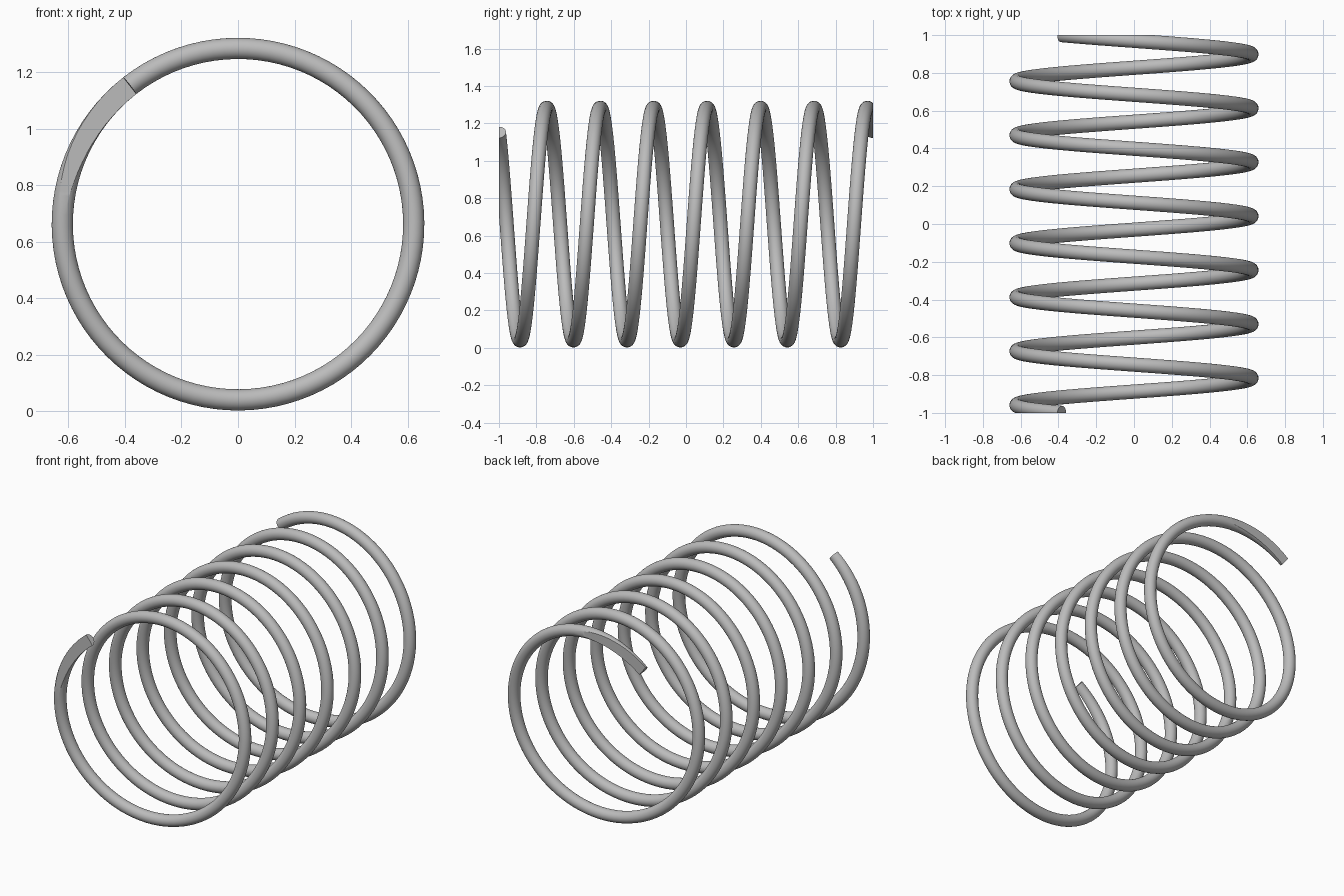
import bpy, bmesh
from math import cos, sin, pi, radians
from mathutils import Vector

cube = bpy.data.objects.get("Cube")
if cube:
    bpy.data.objects.remove(cube, do_unlink=True)

COIL_RADIUS, WIRE_RADIUS = 0.622, 0.0375
CENTRE_Z = COIL_RADIUS + WIRE_RADIUS + 0.002
TURNS, LENGTH = 7, 2.0
START = radians(128)
STEPS, SIDES = 96 * TURNS, 28

# Brushed steel colour
steel = bpy.data.materials.new("steel_grey")
steel.use_nodes = True
colour = (0.5, 0.5, 0.5, 1)
steel.diffuse_color = colour
steel.node_tree.nodes["Principled BSDF"].inputs["Base Color"].default_value = colour


def wire_ring(bm, t):
    """One circular wire section, square to the helix at fraction t."""
    a = START + 2 * pi * TURNS * t
    radial = Vector((cos(a), 0, sin(a)))
    centre = radial * COIL_RADIUS + Vector((0, (t - 0.5) * LENGTH, CENTRE_Z))
    run = 2 * pi * TURNS * COIL_RADIUS
    tangent = Vector((-sin(a) * run, LENGTH, cos(a) * run)).normalized()
    side = tangent.cross(radial)
    angles = [2 * pi * k / SIDES for k in range(SIDES)]
    return [bm.verts.new(centre + (radial * cos(b) + side * sin(b)) * WIRE_RADIUS)
            for b in angles]


# Coiled wire with closed ends
bm = bmesh.new()
rings = [wire_ring(bm, i / STEPS) for i in range(STEPS + 1)]
for r0, r1 in zip(rings, rings[1:]):
    for k in range(SIDES):
        n = (k + 1) % SIDES
        bm.faces.new((r0[k], r0[n], r1[n], r1[k]))
bm.faces.new(rings[0])
bm.faces.new(rings[-1])

# Grind both ends flat
for end in (-1, 1):
    cut = bmesh.ops.bisect_plane(
        bm, geom=bm.verts[:] + bm.edges[:] + bm.faces[:], dist=1e-6,
        plane_co=(0, end * LENGTH / 2, 0), plane_no=(0, end, 0), clear_outer=True)
    rim = [e for e in cut["geom_cut"]
           if isinstance(e, bmesh.types.BMEdge) and e.is_boundary]
    filled = bmesh.ops.holes_fill(bm, edges=rim, sides=0)
    bmesh.ops.triangulate(bm, faces=filled["faces"])
bmesh.ops.recalc_face_normals(bm, faces=bm.faces[:])

mesh = bpy.data.meshes.new("coil_spring")
bm.to_mesh(mesh)
bm.free()
mesh.materials.append(steel)
spring = bpy.data.objects.new("coil_spring", mesh)
bpy.context.collection.objects.link(spring)
bpy.context.view_layer.objects.active = spring
spring.select_set(True)
bpy.ops.object.shade_smooth_by_angle(angle=radians(25))
